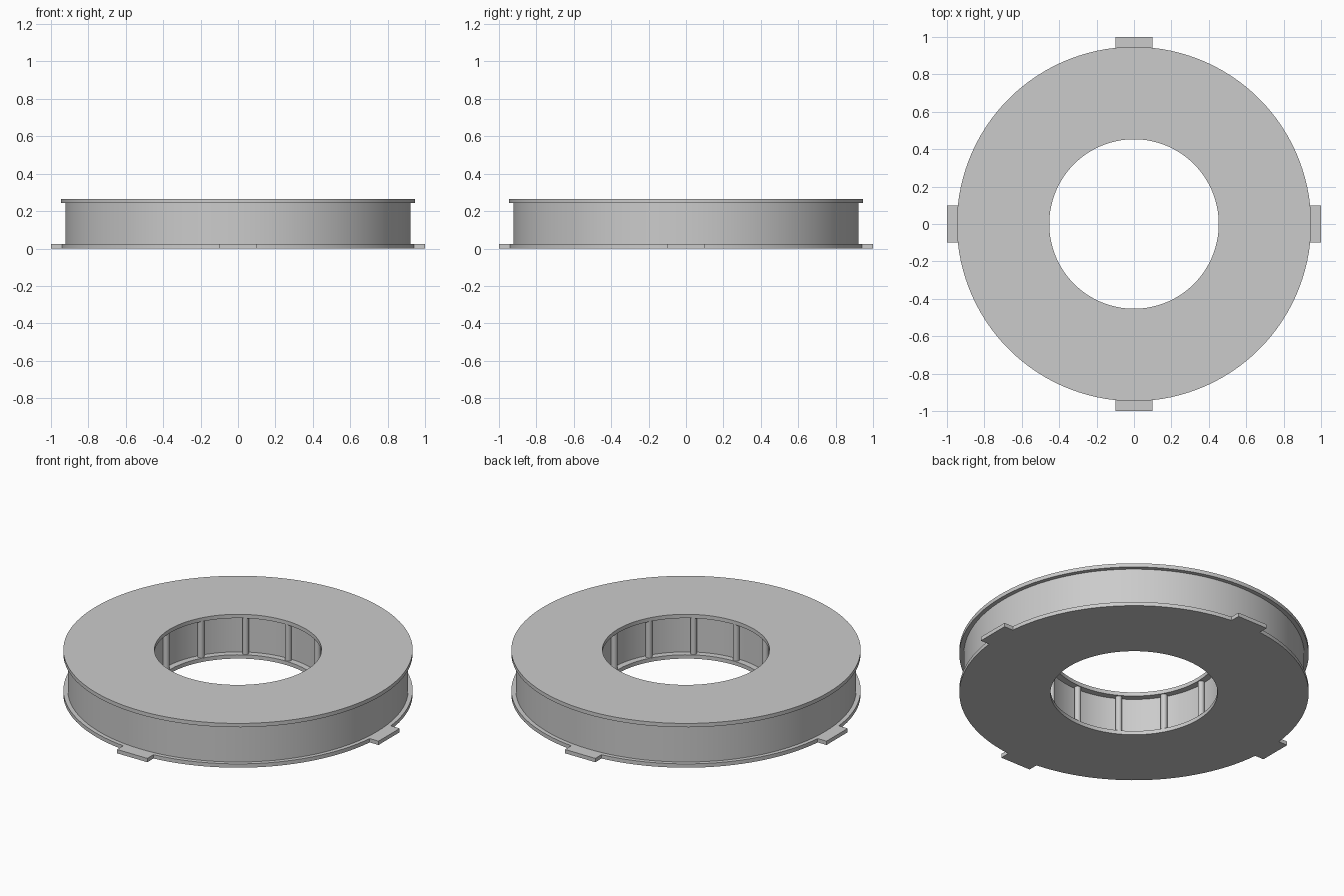
import bpy, bmesh
from math import sin, cos, pi, radians, sqrt

cube = bpy.data.objects.get("Cube")
if cube:
    bpy.data.objects.remove(cube)

HEIGHT, PLATE = 0.265, 0.023
RIM, HOLE = 0.947, 0.453
CORE_OUT, CORE_IN = 0.923, 0.49
SEGMENTS = 120

grey = bpy.data.materials.new("light_grey")
grey.use_nodes = True
grey.diffuse_color = (0.6, 0.6, 0.6, 1)
grey.node_tree.nodes["Principled BSDF"].inputs["Base Color"].default_value = (0.6, 0.6, 0.6, 1)


def finish(name, bm, smooth=True):
    bmesh.ops.recalc_face_normals(bm, faces=bm.faces)
    mesh = bpy.data.meshes.new(name)
    bm.to_mesh(mesh)
    bm.free()
    mesh.materials.append(grey)
    obj = bpy.data.objects.new(name, mesh)
    bpy.context.collection.objects.link(obj)
    if smooth:
        bpy.ops.object.select_all(action="DESELECT")
        obj.select_set(True)
        bpy.context.view_layer.objects.active = obj
        bpy.ops.object.shade_smooth_by_angle(angle=radians(30))
    return obj


def ring(name, inner, outer, z0, z1):
    """Rectangular cross-section turned about the z axis."""
    bm = bmesh.new()
    profile = [(inner, z0), (outer, z0), (outer, z1), (inner, z1)]
    loops = []
    for i in range(SEGMENTS):
        a = 2 * pi * i / SEGMENTS
        loops.append([bm.verts.new((r * cos(a), r * sin(a), z)) for r, z in profile])
    for i, here in enumerate(loops):
        there = loops[(i + 1) % SEGMENTS]
        for j in range(4):
            k = (j + 1) % 4
            bm.faces.new((here[j], there[j], there[k], here[k]))
    return finish(name, bm)


def tab(name, turn):
    """Locating tab whose inner edge follows the rim of the plate."""
    bm = bmesh.new()
    half, steps = 0.1, 6
    outline = [(1, -half), (1, half)]
    for i in range(steps + 1):
        y = half - 2 * half * i / steps
        outline.append((sqrt(RIM ** 2 - y ** 2) - 0.002, y))
    face = bm.faces.new([bm.verts.new((x * cos(turn) - y * sin(turn),
                                       x * sin(turn) + y * cos(turn), 0))
                         for x, y in outline])
    top = bmesh.ops.extrude_face_region(bm, geom=[face], use_keep_orig=True)
    moved = [g for g in top["geom"] if isinstance(g, bmesh.types.BMVert)]
    bmesh.ops.translate(bm, verts=moved, vec=(0, 0, PLATE))
    return finish(name, bm, smooth=False)


# Two flanges and the drum between them
ring("bottom_flange", HOLE, RIM, 0, PLATE)
ring("top_flange", HOLE, RIM, HEIGHT - PLATE, HEIGHT)
ring("drum", CORE_IN, CORE_OUT, PLATE, HEIGHT - PLATE)

# Tabs on the four sides of the bottom flange
for i, side in enumerate(("left", "back", "right", "front")):
    tab(side + "_tab", i * pi / 2)

# Round ribs around the bore
bm = bmesh.new()
for i in range(12):
    a = i * pi / 6
    made = bmesh.ops.create_cone(bm, cap_ends=True, segments=20, radius1=0.018,
                                 radius2=0.018, depth=HEIGHT - 2 * PLATE)
    bmesh.ops.translate(bm, verts=made["verts"],
                        vec=(0.475 * cos(a), 0.475 * sin(a), HEIGHT / 2))
finish("bore_ribs", bm)
